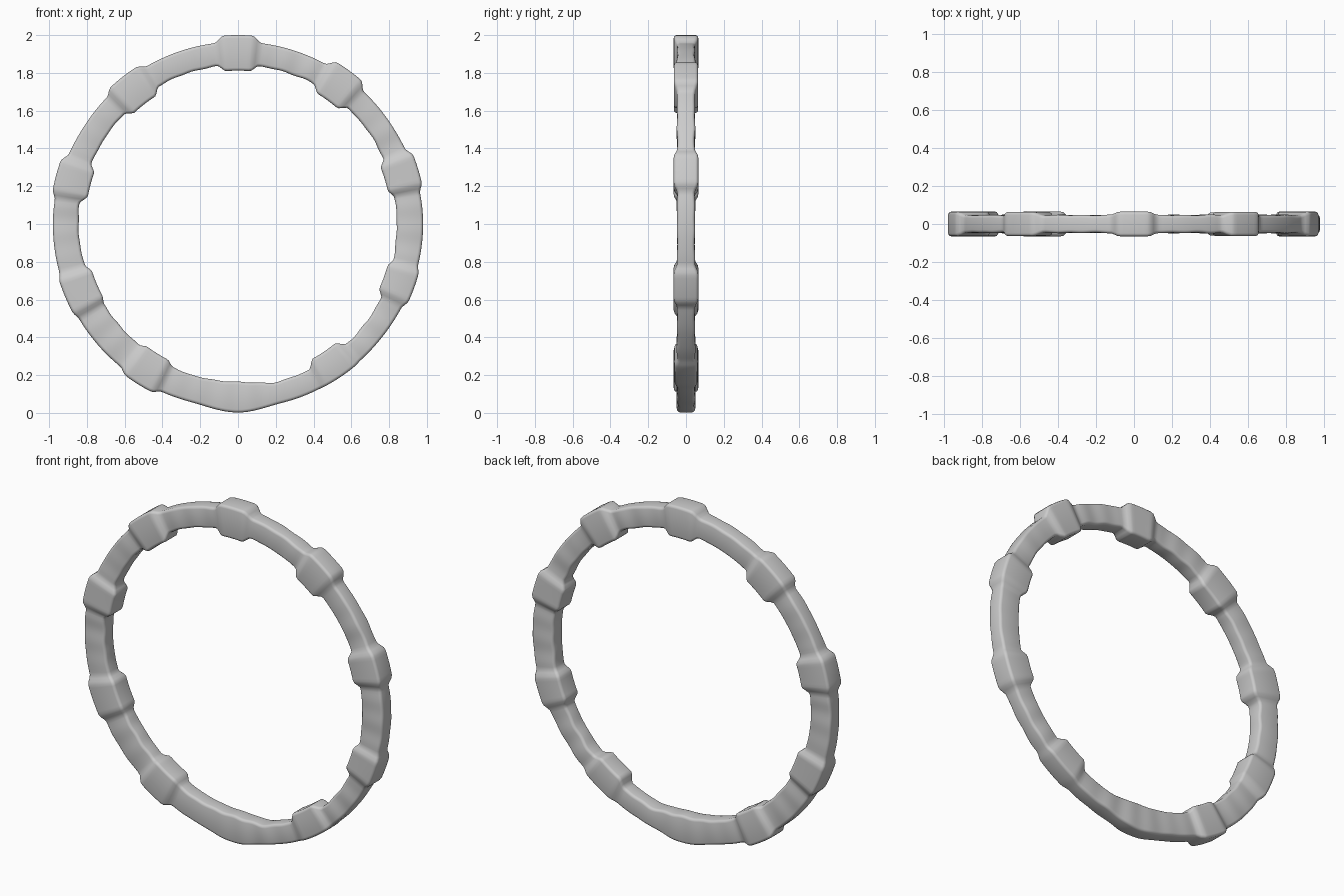
import bpy, bmesh, math, random

if "Cube" in bpy.data.objects:
    bpy.data.objects.remove(bpy.data.objects["Cube"])

random.seed(4)
STEPS = 360

# raised knuckles: angle, half width (degrees), inner radius, outer radius, half depth
KNUCKLES = [
    (90, 6.0, 0.812, 1.000, 0.065), (54, 6.0, 0.808, 1.003, 0.064),
    (17, 5.8, 0.812, 0.997, 0.065), (-20, 5.8, 0.822, 0.992, 0.065),
    (-56, 6.5, 0.815, 0.975, 0.060), (-122, 6.0, 0.808, 1.000, 0.065),
    (-157, 6.5, 0.812, 0.993, 0.065), (165, 6.0, 0.808, 0.997, 0.065),
    (128, 6.5, 0.805, 0.990, 0.064),
]

# plain band between knuckles: angle, inner radius, outer radius
BAND = [(-180, 0.845, 0.980), (-140, 0.825, 0.980), (-105, 0.835, 0.975),
        (-90, 0.835, 0.998), (-76, 0.860, 0.975), (-40, 0.855, 0.970),
        (0, 0.840, 0.980), (35, 0.845, 0.967), (72, 0.842, 0.965),
        (108, 0.842, 0.965), (146, 0.838, 0.965), (180, 0.845, 0.980)]

ripples = [(random.randint(18, 60), random.uniform(0, 6.28)) for _ in range(5)]


def smooth(t):
    t = max(0.0, min(1.0, t))
    return t * t * (3 - 2 * t)


def band_at(deg):
    for (a0, i0, o0), (a1, i1, o1) in zip(BAND, BAND[1:]):
        if a0 <= deg <= a1:
            t = smooth((deg - a0) / (a1 - a0))
            return i0 + (i1 - i0) * t, o0 + (o1 - o0) * t


def section(deg):
    """Inner radius, outer radius and half depth at an angle."""
    inner, outer = band_at(deg)
    depth = 0.047
    a = math.radians(deg)
    wob = sum(math.sin(n * a + p) for n, p in ripples) * 0.0007
    inner += wob
    depth += wob
    for c, w, ki, ko, kd in KNUCKLES:
        d = abs((deg - c + 180) % 360 - 180)
        t = smooth((w + 1.6 - d) / 3.2)
        inner += (ki - inner) * t
        outer += (ko - outer) * t
        depth += (kd - depth) * t
    return inner, outer, depth


# rounded rectangle cross-section, in units of half width / half depth
corners = [(1, 1, 0), (-1, 1, 90), (-1, -1, 180), (1, -1, 270)]
RAD = 0.016


def profile(inner, outer, depth):
    mid, half = (inner + outer) / 2, (outer - inner) / 2
    for sx, sy, a0 in corners:
        for k in range(4):
            a = math.radians(a0 + 30 * k)
            yield (mid + sx * (half - RAD) + RAD * math.cos(a),
                   sy * (depth - RAD) + RAD * math.sin(a))


# sweep the section around the ring
bm = bmesh.new()
rings = []
for s in range(STEPS):
    deg = -180 + 360 * s / STEPS
    a = math.radians(deg)
    rings.append([bm.verts.new((r * math.cos(a), y, 1 + r * math.sin(a)))
                  for r, y in profile(*section(deg))])
for s in range(STEPS):
    A, B = rings[s], rings[(s + 1) % STEPS]
    for k in range(len(A)):
        j = (k + 1) % len(A)
        bm.faces.new((A[k], A[j], B[j], B[k]))
bmesh.ops.recalc_face_normals(bm, faces=bm.faces)

mesh = bpy.data.meshes.new("knuckled_ring")
bm.to_mesh(mesh)
bm.free()
ring = bpy.data.objects.new("knuckled_ring", mesh)
bpy.context.collection.objects.link(ring)
bpy.context.view_layer.objects.active = ring
ring.select_set(True)
bpy.ops.object.shade_smooth_by_angle(angle=math.radians(40))
